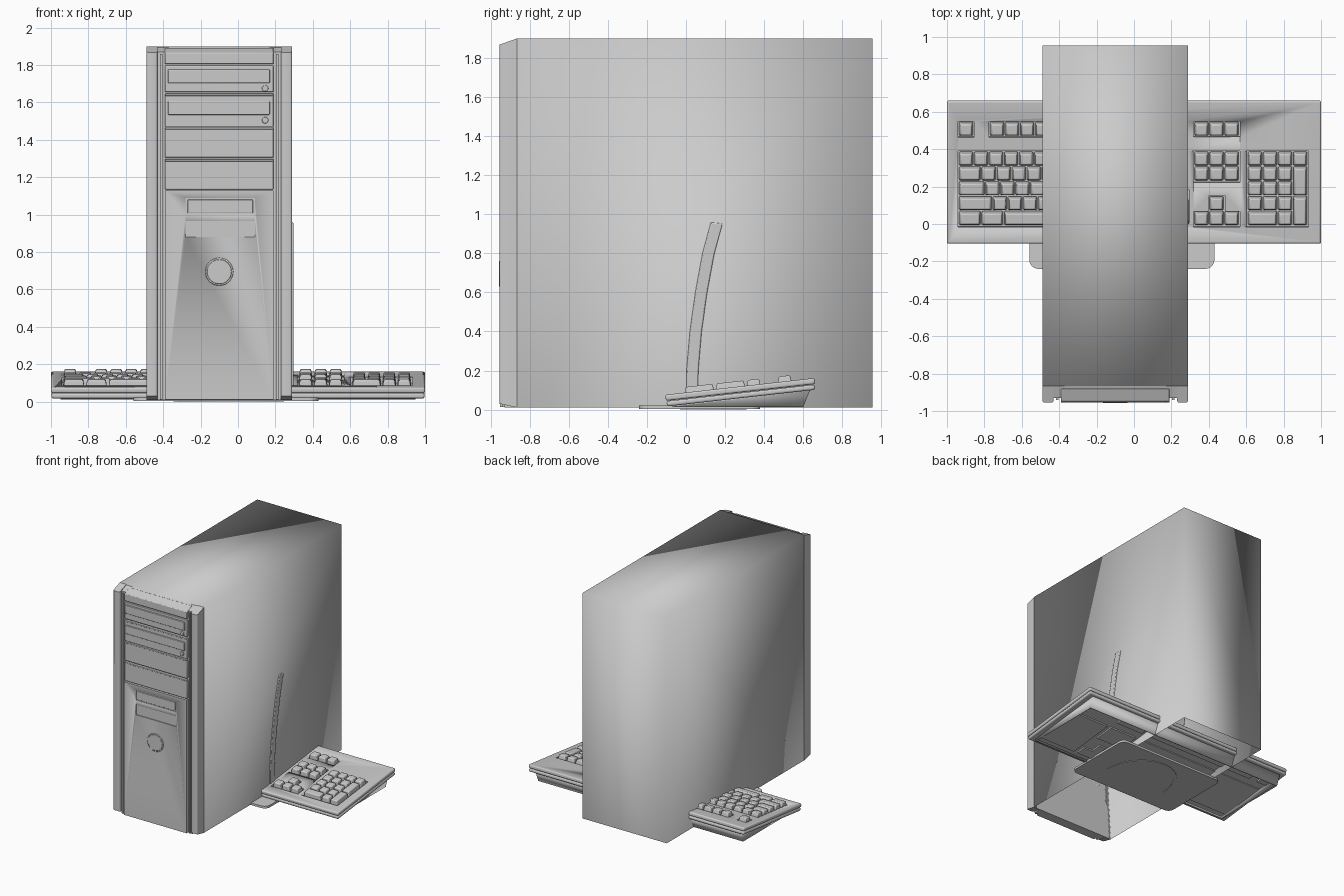
import bpy, bmesh, math
from mathutils import Matrix, Vector

if "Cube" in bpy.data.objects:
    bpy.data.objects.remove(bpy.data.objects["Cube"])


def finish(name, bm, bevel=0.0, segs=2, smooth=True, mat=None):
    bmesh.ops.recalc_face_normals(bm, faces=bm.faces)
    me = bpy.data.meshes.new(name)
    bm.to_mesh(me)
    bm.free()
    ob = bpy.data.objects.new(name, me)
    bpy.context.collection.objects.link(ob)
    if mat:
        ob.matrix_world = mat
    if bevel:
        m = ob.modifiers.new("bevel", 'BEVEL')
        m.width, m.segments, m.limit_method = bevel, segs, 'ANGLE'
    if smooth:
        bpy.ops.object.select_all(action='DESELECT')
        bpy.context.view_layer.objects.active = ob
        ob.select_set(True)
        bpy.ops.object.shade_smooth_by_angle(angle=math.radians(35))
    return ob


def add_box(bm, x0, x1, y0, y1, z0, z1, taper=0.0):
    v = bmesh.ops.create_cube(bm, size=1)["verts"]
    for p in v:
        t = taper if p.co.z > 0 else 0
        sx, sy = p.co.x * (x1 - x0 - 2 * t), p.co.y * (y1 - y0 - 2 * t)
        p.co = Vector(((x0 + x1) / 2 + sx, (y0 + y1) / 2 + sy, z1 if p.co.z > 0 else z0))


def boxes(name, items, bevel=0.0, mat=None, taper=0.0, segs=2):
    bm = bmesh.new()
    for b in items:
        add_box(bm, *b, taper=taper)
    return finish(name, bm, bevel, segs, mat=mat)


def prism_bm(profile, x0, x1):
    bm = bmesh.new()
    f = bm.faces.new([bm.verts.new((x0, y, z)) for y, z in profile])
    r = bmesh.ops.extrude_face_region(bm, geom=[f])
    bmesh.ops.translate(bm, vec=(x1 - x0, 0, 0),
                        verts=[g for g in r["geom"] if isinstance(g, bmesh.types.BMVert)])
    return bm


def disc(name, x, z, r, y0, y1):
    bm = bmesh.new()
    bmesh.ops.create_cone(bm, cap_ends=True, segments=32, radius1=r, radius2=r, depth=y1 - y0,
                          matrix=Matrix.Translation((x, (y0 + y1) / 2, z)) @ Matrix.Rotation(math.pi / 2, 4, 'X'))
    return finish(name, bm, 0.003)


# Tower case: softly shaded shell, open underneath
bm = prism_bm([(-.865, .01), (.955, .01), (.955, 1.9), (-.865, 1.9)], -.49, .29)
bmesh.ops.delete(bm, geom=[f for f in bm.faces if f.calc_center_median().z < .02], context='FACES')
case = finish("tower_case", bm, smooth=False)
for p in case.data.polygons:
    p.use_smooth = True

# Front side pillars with chamfered ends
for side, x0, x1 in (("left", -.49, -.43), ("right", .23, .29)):
    bm = prism_bm([(-.865, .01), (-.865, 1.9), (-.955, 1.868), (-.955, .03)], x0, x1)
    edges = [e for e in bm.edges if all(v.co.y < -.95 for v in e.verts) and abs(e.verts[0].co.z - e.verts[1].co.z) > 1]
    bmesh.ops.bevel(bm, geom=edges, offset=.012, segments=3, profile=.5, affect='EDGES')
    finish("pillar_" + side, bm)

# Front bezel and narrow trim strips in the grooves
finish("front_bezel", prism_bm([(-.865, .01), (-.865, 1.895), (-.93, 1.87), (-.93, .01)], -.43, .23))
boxes("groove_trim", [(x, x + .012, -.942, -.92, .012, 1.86) for x in (-.416, .204)])
finish("bezel_top_panel", prism_bm([(-.88, 1.805), (-.88, 1.893), (-.948, 1.865), (-.948, 1.805)], -.39, .19), .004)

# Drive bay covers
bays = [(1.655, 1.797), (1.47, 1.645), (1.305, 1.457), (1.135, 1.29)]
boxes("bay_covers", [(-.39, .19, -.946, -.92, a, b) for a, b in bays], .004)
boxes("bay_ledges", [(-.39, .19, -.954, -.93, z, z + .012) for z in (1.635, 1.455, 1.285)], .003)
for i, z in enumerate((1.74, 1.57)):
    boxes(f"disc_tray_{i}", [(-.375, .17, -.955, -.93, z - .036, z + .036)], .004)
    disc(f"eject_button_{i}", .145, z - .065, .017, -.955, -.93)

# Lower front panel with recessed slots, cut by a hidden helper
panel = boxes("lower_panel", [(-.39, .19, -.951, -.92, .012, 1.128)])
cut = boxes("slot_cutter", [(-.28, .09, -.97, -.944, 1.0, 1.09), (-.28, .09, -.97, -.945, .88, .965)])
cut.hide_render = cut.hide_viewport = True
m = panel.modifiers.new("slots", 'BOOLEAN')
m.object, m.operation = cut, 'DIFFERENCE'
boxes("slot_cover", [(-.27, .08, -.95, -.94, 1.008, 1.08)], .003)
disc("power_button_ring", -.1, .695, .075, -.954, -.93)
disc("power_button", -.1, .695, .066, -.957, -.93)

# Stand plate with rounded corners and a half-ring foot
bm = bmesh.new()
add_box(bm, -.56, .43, -.24, .38, .004, .022)
edges = [e for e in bm.edges if abs(e.verts[0].co.z - e.verts[1].co.z) > .01]
bmesh.ops.bevel(bm, geom=edges, offset=.05, segments=6, profile=.5, affect='EDGES')
finish("stand_plate", bm)
bm = bmesh.new()
rings = []
for i in range(25):
    a = math.pi * i / 24
    rings.append([bm.verts.new((-.05 + r * math.cos(a), -.03 + 1.15 * r * math.sin(a), z))
                  for r, z in ((.27, 0), (.295, 0), (.295, .01), (.27, .01))])
for a, b in zip(rings, rings[1:]):
    for k in range(4):
        bm.faces.new((a[k], a[(k + 1) % 4], b[(k + 1) % 4], b[k]))
bm.faces.new(rings[0])
bm.faces.new(rings[-1])
finish("stand_foot_ring", bm)

# Curved upright panel that just shows through the case side
mid = [(.03, .02), (.033, .2), (.05, .4), (.078, .6), (.115, .8), (.157, .955)]
front = [(y - .03, z + .003) for y, z in mid]
back = [(y + .03, z - .003) for y, z in reversed(mid)]
finish("curved_panel", prism_bm(front + back, -.425, .297), .006)

# Keyboard, built flat and then tilted
K = Matrix.Translation((0, -.1, .016)) @ Matrix.Rotation(math.radians(6.4), 4, 'X')
OFF = .107          # world y to keyboard y
U = .0805           # key pitch
wells = [(-.94, -.855, .467, .553), (-.775, .27, .467, .553), (.317, .568, .467, .553),
         (-.94, .27, -.017, .393), (.317, .568, .223, .393),
         (.317, .568, -.017, .068), (.4, .486, .06, .153), (.603, .934, -.017, .393)]
boxes("keyboard_lower_rim", [(-.997, .997, .003, .766, 0, .027)], .01, K, segs=3)
top = boxes("keyboard_top", [(-1, 1, 0, .77, .029, .06)], mat=K)
m = top.modifiers.new("round", 'BEVEL')
m.width, m.segments = .01, 3
for i, (a, b, c, d) in enumerate(wells):
    cut = boxes(f"well_cutter_{i}", [(a, b, c + OFF, d + OFF, .02, .09)], mat=K)
    cut.hide_render = cut.hide_viewport = True
    m = top.modifiers.new("well", 'BOOLEAN')
    m.object, m.operation = cut, 'DIFFERENCE'
boxes("keyboard_well_floors", [(a, b, c + OFF, d + OFF, -.012, .004)
                               for a, b, c, d in wells[:3] + wells[4:]], mat=K)
boxes("keyboard_main_floor", [(-.94, .27, .09, .5, -.008, .004)], mat=K)

# Hollow wedge under the keyboard
bm = prism_bm([(-.07, .012), (.6, .012), (.635, .1), (-.07, .025)], -.95, .95)
bmesh.ops.delete(bm, geom=[f for f in bm.faces if f.calc_center_median().z < .014
                           or f.normal.z > .9 or f.normal.z < -.9], context='FACES')
wedge = finish("keyboard_wedge", bm)
m = wedge.modifiers.new("walls", 'SOLIDIFY')
m.thickness = .02

# Keycaps: rows of widths in key units
keys = []


def row(x, y, widths, h=1):
    for w in widths:
        if w > 0:
            keys.append((x + .002, x + w * U - .002, y - .038 + OFF, y + .038 + (h - 1) * U + OFF, .03, .088))
        x += abs(w)* U


L = -.938
row(L, .51, [1])
row(-.772, .51, [1] * 4 + [-.5] + [1] * 4 + [-.4] + [1] * 4)
row(L, .35, [1] * 13 + [2])
row(L, .27, [1.5] + [1] * 12 + [1.5])
row(L, .19, [1.75] + [1] * 11 + [2.25])
row(L, .11, [2.25] + [1] * 10 + [2.75])
row(L, .03, [1.5, 1.5, 6, 1.5, 1.5, 1.5, 1.5])
for y in (.51, .35, .27, .03):
    row(.321, y, [1, 1, 1])
row(.321 + U, .11, [1])
row(.607, .35, [1] * 4)
for y in (.27, .19, .11):
    row(.607, y, [1] * 3)
row(.607, .03, [2, 1])
row(.607 + 3 * U, .19, [1], 2)
row(.607 + 3 * U, .03, [1], 2)
boxes("keycaps", keys, .007, K, taper=.009)
